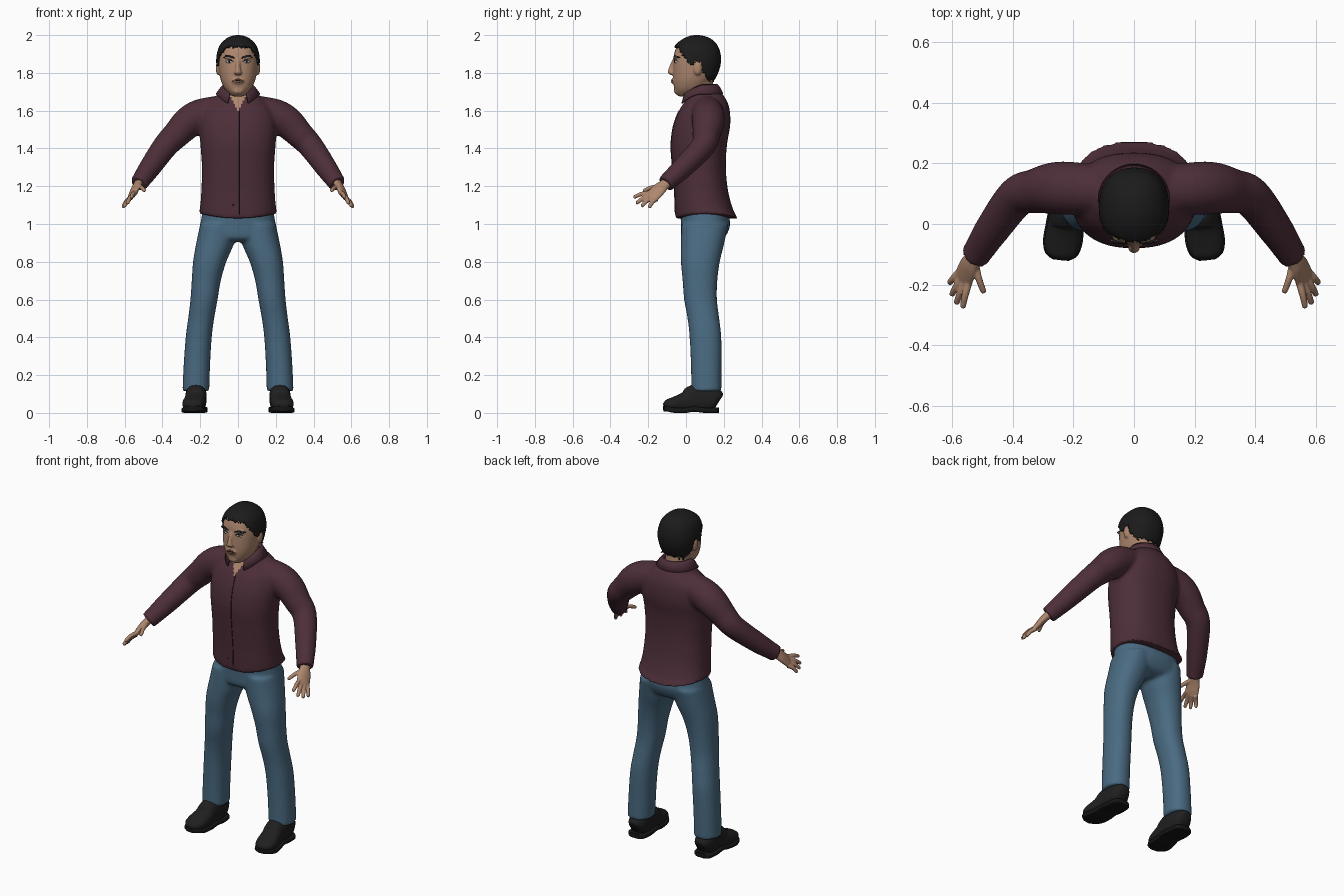
import bpy, bmesh, math, random
from mathutils import Vector, Matrix
from mathutils.bvhtree import BVHTree

random.seed(4)
cube = bpy.data.objects.get("Cube")
if cube:
    bpy.data.objects.remove(cube, do_unlink=True)


def material(name, rgb, rough=0.8):
    mat = bpy.data.materials.new(name)
    mat.use_nodes = True
    mat.diffuse_color = (*rgb, 1)
    node = next(n for n in mat.node_tree.nodes if n.type == 'BSDF_PRINCIPLED')
    node.inputs["Base Color"].default_value = (*rgb, 1)
    node.inputs["Roughness"].default_value = rough
    return mat


SKIN = material("skin", (.42, .24, .155))
LIP = material("lip", (.27, .13, .095))
EYE = material("eye white", (.42, .45, .48))
HAIR = material("black hair", (.011, .011, .011))
SHIRT = material("maroon cloth", (.075, .028, .04))
SEAM = material("dark seam", (.02, .008, .012))
DENIM = material("blue denim", (.068, .145, .22))
SHOE = material("black leather", (.014, .014, .014))
SOLE = material("black rubber", (.008, .008, .008))


def spline(keys, n):
    """Catmull-Rom interpolation of tuples."""
    out = []
    for i in range(len(keys) - 1):
        quad = zip(keys[max(i - 1, 0)], keys[i], keys[i + 1], keys[min(i + 2, len(keys) - 1)])
        quad = list(quad)
        for t in (j / n for j in range(n)):
            out.append([.5 * (2*b + (c - a)*t + (2*a - 5*b + 4*c - d)*t*t
                              + (3*b - a - 3*c + d)*t**3) for a, b, c, d in quad])
    return out + [list(keys[-1])]


def loft(bm, keys, side=None, m=1, e=2, sides=32, n=5):
    """Skin rings (x, y, z, ru, rv); rings lie flat unless a side vector is given."""
    pts = spline(keys, n)
    centres = [Vector(p[:3]) for p in pts]
    rings = []
    for i, (*_, ru, rv) in enumerate(pts):
        u, v = Vector((1, 0, 0)), Vector((0, 1, 0))
        if side:
            t = (centres[min(i + 1, len(pts) - 1)] - centres[max(i - 1, 0)]).normalized()
            u = (Vector(side) - t * t.dot(Vector(side))).normalized()
            v = t.cross(u)
        ring = []
        for k in range(sides):
            c, s = math.cos(math.tau * k / sides), math.sin(math.tau * k / sides)
            co = centres[i] + u * ru * math.copysign(abs(c) ** (2 / e), c) \
                + v * rv * math.copysign(abs(s) ** (2 / e), s)
            co.x *= m
            ring.append(bm.verts.new(co))
        rings.append(ring)
    for a, b in zip(rings, rings[1:]):
        for k in range(sides):
            bm.faces.new((a[k], a[k - 1], b[k - 1], b[k]))
    bm.faces.new(rings[0])
    bm.faces.new(rings[-1])


def upright(rows):
    """(z, half width, front y, back y) to ring keys."""
    return [(0, (f + b) / 2, z, w, (b - f) / 2) for z, w, f, b in rows]


def ball(bm, loc, size):
    bmesh.ops.create_uvsphere(bm, u_segments=20, v_segments=12, radius=1,
                              matrix=Matrix.Translation(loc) @ Matrix.Diagonal((*size, 1)))


def finish(bm, name, mat, voxel=0, smooth=4, solid=0):
    """Make the object; voxel fuses overlapping shells into one skin."""
    bmesh.ops.recalc_face_normals(bm, faces=bm.faces)
    me = bpy.data.meshes.new(name)
    bm.to_mesh(me)
    bm.free()
    ob = bpy.data.objects.new(name, me)
    bpy.context.collection.objects.link(ob)
    if voxel:
        mod = ob.modifiers.new("fuse", 'REMESH')
        mod.mode, mod.voxel_size = 'VOXEL', voxel
        mod = ob.modifiers.new("relax", 'SMOOTH')
        mod.factor, mod.iterations = .5, smooth
        bpy.context.view_layer.update()
        dg = bpy.context.evaluated_depsgraph_get()
        ob.data = bpy.data.meshes.new_from_object(ob.evaluated_get(dg))
        ob.modifiers.clear()
    if solid:
        mod = ob.modifiers.new("thickness", 'SOLIDIFY')
        mod.thickness, mod.offset = solid, -1
    ob.data.materials.clear()
    ob.data.materials.append(mat)
    ob.data.polygons.foreach_set("use_smooth", [True] * len(ob.data.polygons))
    ob.data.update()
    return ob


def surface(ob):
    return BVHTree.FromPolygons([v.co for v in ob.data.vertices],
                                [p.vertices for p in ob.data.polygons])


def strip(name, tree, pts, r, mat, sink=0, taper=.35):
    """Thin line laid on the front of a surface through (x, z) points."""
    cu = bpy.data.curves.new(name, 'CURVE')
    cu.dimensions, cu.bevel_depth, cu.bevel_resolution = '3D', r, 2
    cu.use_fill_caps = True
    sp = cu.splines.new('POLY')
    sp.points.add(len(pts) - 1)
    for i, (x, z) in enumerate(pts):
        hit = tree.ray_cast(Vector((x, -1, z)), Vector((0, 1, 0)))[0]
        y = hit.y if hit else -.06
        sp.points[i].co = (x, y + sink, z, 1)
        sp.points[i].radius = taper if i in (0, len(pts) - 1) else 1
    cu.materials.append(mat)
    bpy.context.collection.objects.link(bpy.data.objects.new(name, cu))


# Shirt: torso and sleeves fused
bm = bmesh.new()
loft(bm, upright([(1.03, .206, -.057, .275), (1.08, .201, -.058, .248), (1.18, .194, -.062, .222),
                  (1.3, .191, -.072, .211), (1.42, .199, -.08, .217), (1.52, .205, -.067, .234),
                  (1.6, .19, -.037, .232), (1.65, .15, -.006, .217), (1.69, .1, .013, .192),
                  (1.715, .078, .02, .17)]), e=2.3, sides=48)
for m in (1, -1):
    loft(bm, [(.1, .11, 1.6, .08, .08), (.2, .117, 1.573, .088, .087), (.265, .118, 1.535, .084, .086),
              (.325, .108, 1.475, .074, .074), (.385, .09, 1.412, .067, .065),
              (.465, -.015, 1.3, .058, .057), (.515, -.092, 1.228, .049, .048),
              (.526, -.108, 1.213, .05, .049)], side=(.6, .5, .6), m=m)
shirt = finish(bm, "shirt", SHIRT, voxel=.01, smooth=5)
for v in shirt.data.vertices:
    if v.co.z < 1.12 and abs(v.co.x) < .25:
        v.co.z += .025 * (1.12 - v.co.z) / .09 * (v.co.x / .2) ** 2
shirt.data.materials.append(SKIN)
for p in shirt.data.polygons:
    c = p.center
    if c.y < .06 and abs(c.x) < (c.z - 1.6) * .55:
        p.material_index = 1
tree = surface(shirt)
strip("placket_seam", tree, [(.008, 1.6 - .0275 * i) for i in range(21)], .0025, SEAM, taper=1)
strip("shirt_button", tree, [(-.028, 1.1), (-.025, 1.1), (-.022, 1.1)], .006, SEAM, .003, .6)

# Collar: folded band, open at the front
bm = bmesh.new()
cols = []
for i in range(41):
    a = math.radians(-152 + 304 * i / 40)
    s, c = math.sin(a), math.cos(a)
    f = max(0, -c)
    rows = ((.074, .078, .074, 1.70), (.079, .083, .084, 1.74 - .03 * f),
            (.092, .08, .1, 1.725 - .035 * f), (.118, .08, .118, 1.69 - .065 * f * f))
    cols.append([bm.verts.new((rx * s, y + ry * c, z)) for rx, y, ry, z in rows])
for a, b in zip(cols, cols[1:]):
    for k in range(3):
        bm.faces.new((a[k], a[k + 1], b[k + 1], b[k]))
finish(bm, "collar", SHIRT, solid=.007)

# Trousers: hips and legs fused
bm = bmesh.new()
loft(bm, upright([(.905, .14, .01, .15), (.93, .195, -.022, .205), (1, .198, -.027, .234),
                  (1.08, .185, -.03, .215)]), e=2.3, sides=48)
for m in (1, -1):
    loft(bm, [(.106, .1, 1, .094, .125), (.121, .088, .9, .1, .115), (.15, .076, .8, .088, .103),
              (.168, .074, .7, .077, .092), (.18, .077, .6, .072, .087), (.195, .092, .5, .069, .084),
              (.208, .103, .4, .069, .084), (.218, .107, .25, .07, .081),
              (.223, .108, .115, .071, .08)], m=m, e=2.2)
finish(bm, "trousers", DENIM, voxel=.01, smooth=5)

# Head, neck, nose and ears fused
SKULL = [(1.675, .015, -.03, 0), (1.682, .036, -.046, .05), (1.71, .066, -.06, .1),
         (1.745, .085, -.066, .125), (1.78, .096, -.068, .148), (1.82, .102, -.068, .165),
         (1.86, .105, -.066, .173), (1.9, .101, -.063, .17), (1.94, .087, -.047, .155),
         (1.97, .058, -.01, .125), (1.983, .032, .02, .095), (1.988, .008, .045, .068)]
bm = bmesh.new()
loft(bm, upright(SKULL), e=2.25, sides=48)
loft(bm, upright([(1.6, .075, .03, .165), (1.68, .067, .018, .15), (1.78, .07, .01, .14)]))
loft(bm, [(0, -.058, 1.875, .012, .012), (0, -.07, 1.845, .011, .014), (0, -.078, 1.815, .015, .017),
          (0, -.078, 1.8, .02, .018), (0, -.072, 1.79, .014, .012)], sides=16)
ball(bm, (0, -.064, 1.757), (.034, .014, .017))
ball(bm, (0, -.05, 1.707), (.03, .014, .02))
for m in (1, -1):
    ball(bm, (m * .105, .062, 1.825), (.013, .022, .038))
    ball(bm, (m * .045, -.054, 1.884), (.034, .012, .008))
head = finish(bm, "head", SKIN, voxel=.006, smooth=3)

# Face details laid on the head
tree = surface(head)
strip("mouth_line", tree, [(x * .008, 1.76 - .001 * abs(x)) for x in range(-4, 5)], .003, SEAM, .001)
strip("lower_lip", tree, [(x * .007, 1.752 + .001 * abs(x)) for x in range(-3, 4)], .006, LIP, .003)
strip("upper_lip", tree, [(x * .008, 1.766 - .001 * abs(x)) for x in range(-3, 4)], .004, LIP, .002)
for m, tag in ((1, "left"), (-1, "right")):
    strip(tag + "_eye", tree, [(m * x, 1.859) for x in (.028, .038, .046, .054, .064)], .008, EYE, .004)
    strip(tag + "_iris", tree, [(m * x, 1.859) for x in (.042, .046, .05)], .006, HAIR, -.001, .7)
    strip(tag + "_eyelid", tree, [(m * x, z) for x, z in
                                  ((.024, 1.86), (.036, 1.867), (.048, 1.868), (.068, 1.859))],
          .004, HAIR, .001)
    strip(tag + "_eyebrow", tree, [(m * x, z) for x, z in
                                   ((.018, 1.878), (.03, 1.883), (.05, 1.889), (.065, 1.888), (.078, 1.88))],
          .006, HAIR, .002)
    strip(tag + "_nostril", tree, [(m * x, 1.792) for x in (.007, .01, .013)], .003, SEAM, .001)

# Hair: enlarged skull shell trimmed along the hairline
HAIRLINE = [(-.2, 1.948), (-.045, 1.943), (-.02, 1.9), (.005, 1.875), (.015, 1.84), (.038, 1.84),
            (.045, 1.862), (.08, 1.86), (.09, 1.81), (.12, 1.765), (.3, 1.755)]


def hairline(y):
    for (y0, z0), (y1, z1) in zip(HAIRLINE, HAIRLINE[1:]):
        if y0 <= y <= y1:
            return z0 + (z1 - z0) * (y - y0) / (y1 - y0)


bm = bmesh.new()
loft(bm, upright([(1.85 + (z - 1.85) * 1.087, w * 1.1, .05 + (f - .05) * 1.1, .05 + (b - .05) * 1.1)
                  for z, w, f, b in SKULL]), e=2.25, sides=96, n=7)
bald = []
for f in bm.faces:
    c = f.calc_center_median()
    if c.z < hairline(c.y) + random.uniform(-.007, .007):
        bald.append(f)
bmesh.ops.delete(bm, geom=bald, context='FACES')
finish(bm, "hair", HAIR, solid=.012)

# Hands: palm, four fingers and thumb fused
ACROSS = (.033, .045, -.03)
FINGERS = {(.543, -.187, 1.165): (.565, -.278, 1.142), (.555, -.183, 1.152): (.586, -.264, 1.11),
           (.565, -.172, 1.141): (.602, -.236, 1.094), (.573, -.155, 1.133): (.61, -.196, 1.088),
           (.525, -.125, 1.2): (.494, -.228, 1.176)}
for m, tag in ((1, "left"), (-1, "right")):
    bm = bmesh.new()
    loft(bm, [(.515, -.08, 1.235, .029, .024), (.53, -.115, 1.208, .031, .022), (.543, -.138, 1.188, .038, .02),
              (.557, -.168, 1.158, .041, .016), (.565, -.187, 1.143, .036, .011)], side=ACROSS, m=m)
    for base, tip in FINGERS.items():
        a, b = Vector(base), Vector(tip)
        mid = a.lerp(b, .5) + Vector((.002, -.002, .006))
        loft(bm, [(*a, .013, .013), (*mid, .0115, .0115), (*a.lerp(b, .93), .0095, .0095),
                  (*b, .004, .004)], side=ACROSS, m=m, sides=16)
    finish(bm, tag + "_hand", SKIN, voxel=.004, smooth=2)

# Shoes: upper and sole lofted from heel to toe
UPPER = [(.222, .175, .06, .03, .04), (.222, .155, .07, .05, .06), (.222, .1, .08, .056, .078),
         (.223, .04, .075, .056, .072), (.227, 0, .058, .058, .056), (.235, -.06, .048, .06, .038),
         (.24, -.1, .042, .048, .028), (.242, -.118, .04, .022, .012)]
for m, tag in ((1, "left"), (-1, "right")):
    bm = bmesh.new()
    loft(bm, UPPER, side=(1, 0, 0), m=m, e=2.4)
    for v in bm.verts:
        v.co.z = max(v.co.z, .018)
    finish(bm, tag + "_shoe", SHOE)
    bm = bmesh.new()
    loft(bm, [(x, y, .02 if .02 < y < .06 else .014 if y > -.09 else .022, rx + .005, .014)
              for x, y, z, rx, rz in UPPER], side=(1, 0, 0), m=m, e=5)
    sole = finish(bm, tag + "_sole", SOLE)
    bpy.ops.object.select_all(action='DESELECT')
    sole.select_set(True)
    bpy.context.view_layer.objects.active = sole
    bpy.ops.object.shade_smooth_by_angle(angle=math.radians(40))
